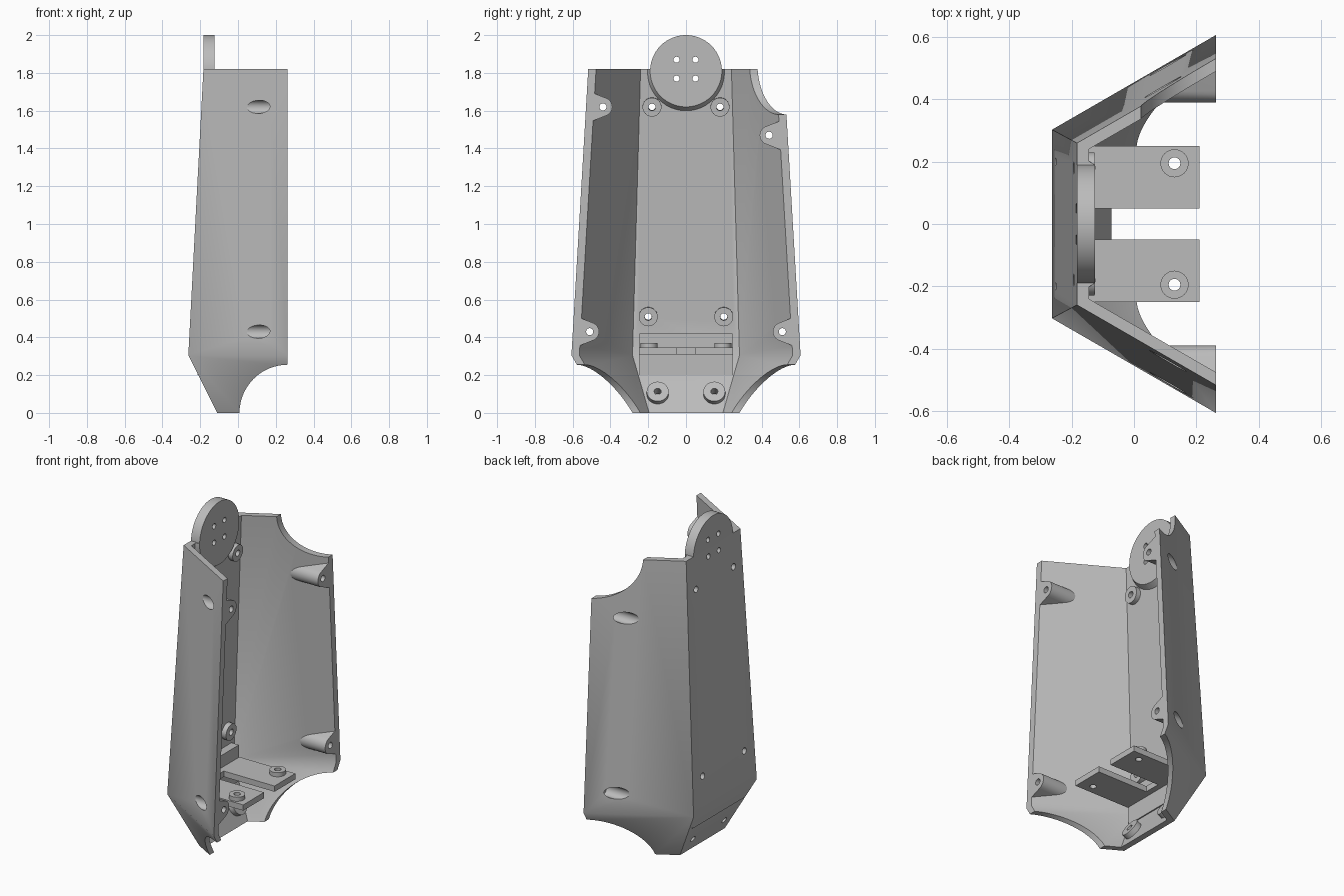
import bpy, bmesh, math
from mathutils import Vector

cube = bpy.data.objects.get("Cube")
if cube:
    bpy.data.objects.remove(cube, do_unlink=True)

grey = bpy.data.materials.new("plain_grey")
grey.use_nodes = True
colour = (0.5, 0.5, 0.5, 1)
grey.diffuse_color = colour
grey.node_tree.nodes["Principled BSDF"].inputs["Base Color"].default_value = colour


def make(name, bm):
    bmesh.ops.recalc_face_normals(bm, faces=bm.faces)
    mesh = bpy.data.meshes.new(name)
    bm.to_mesh(mesh)
    bm.free()
    mesh.materials.append(grey)
    ob = bpy.data.objects.new(name, mesh)
    bpy.context.collection.objects.link(ob)
    return ob


def hull(name, points):
    bm = bmesh.new()
    for p in points:
        bm.verts.new(p)
    bmesh.ops.convex_hull(bm, input=bm.verts[:])
    bmesh.ops.dissolve_limit(bm, angle_limit=0.01, verts=bm.verts[:], edges=bm.edges[:])
    return make(name, bm)


def box(name, x, y, z):
    return hull(name, [(a, b, c) for a in x for b in y for c in z])


def cyl(name, a, b, r1, r2=None, sides=32):
    a, b = Vector(a), Vector(b)
    bm = bmesh.new()
    bmesh.ops.create_cone(bm, cap_ends=True, segments=sides, radius1=r1,
                          radius2=r1 if r2 is None else r2, depth=(b - a).length)
    turn = (b - a).to_track_quat('Z', 'Y').to_matrix()
    bmesh.ops.rotate(bm, matrix=turn, verts=bm.verts)
    bmesh.ops.translate(bm, vec=(a + b) / 2, verts=bm.verts)
    return make(name, bm)


def combine(ob, tools, operation='DIFFERENCE'):
    # Apply each boolean and discard its helper
    for tool in tools:
        mod = ob.modifiers.new("cut", 'BOOLEAN')
        mod.operation, mod.solver, mod.object = operation, 'EXACT', tool
        bpy.context.view_layer.update()
        graph = bpy.context.evaluated_depsgraph_get()
        mesh = bpy.data.meshes.new_from_object(ob.evaluated_get(graph))
        ob.modifiers.clear()
        ob.data = mesh
        bpy.data.objects.remove(tool, do_unlink=True)


# Trapezoid sections: (height, back x, back half width); sides flare at 30 degrees
FLARE = math.tan(math.radians(30))
FRONT = 0.263


def sections(rows, front, t=0):
    pts = []
    for z, x, y in rows:
        for s in (-1, 1):
            pts.append((x + t, s * (y + t * FLARE - t * 1.1), z))
            pts.append((front, s * (y + (front - x) * FLARE - t * 1.1), z))
    return pts


shell = hull("shell", sections([(0, -0.11, 0.215), (0.305, -0.263, 0.303),
                                (1.82, -0.183, 0.26)], FRONT))
cavity = hull("cavity", sections([(-0.1, -0.06, 0.186), (0.305, -0.263, 0.303),
                                  (1.9, -0.179, 0.258)], 0.32, 0.038))

bosses, holes = [], []

# Screw bosses and holes on the back wall and on the sloped foot
wall_n, foot_n = Vector((0.9986, 0, -0.053)), Vector((0.894, 0, 0.448))
for x, y, z, r, n in ((-0.157, 0.18, 1.62, 0.05, wall_n),
                      (-0.215, 0.2, 0.51, 0.05, wall_n),
                      (-0.12, 0.15, 0.1, 0.058, foot_n)):
    for s in (-1, 1):
        p = Vector((x, s * y, z))
        bosses.append(cyl("boss", p - n * 0.1, p + n * 0.03, r))
        holes.append(cyl("hole", p - n * 0.1, p + n * 0.1, 0.019, sides=16))

# Screw tabs along the side rims, flaring into the wall
for y, z in ((-0.44, 1.62), (0.44, 1.47), (-0.51, 0.43), (0.51, 0.43)):
    s = math.copysign(1, y)
    pts = []
    for x in (-0.15, 0.36):
        for i in range(24):
            a = math.tau * i / 24
            pts.append((x, y + 0.05 * math.cos(a), z + 0.05 * math.sin(a)))
        pts += [(x, y + s * 0.12, z + k * 0.1) for k in (-1, 1)]
    bosses.append(hull("tab", pts))
    holes.append(cyl("bore", (-0.1, y, z), (0.2, y, z), 0.035))
    holes.append(cyl("hole", (0.15, y, z), (0.4, y, z), 0.019, sides=16))

# Tapered collar under the round mount
bosses.append(cyl("collar", (-0.25, 0, 1.81), (-0.125, 0, 1.81), 0.27, 0.19, 48))

combine(cavity, bosses)
combine(shell, [cavity])

# Scooped lower corners and the single upper scoop
scoops = [cyl("scoop", (FRONT, -0.8, 0), (FRONT, 0.8, 0), 0.255, sides=64),
          cyl("scoop", (FRONT, 0.2, 1.82), (FRONT, 0.8, 1.82), 0.24, sides=64)]
combine(shell, scoops)

# Round mount at the top, joined before drilling
disc = cyl("round_mount", (-0.183, 0, 1.81), (-0.125, 0, 1.81), 0.19, sides=64)
combine(shell, [disc], 'UNION')
for y in (-0.05, 0.05):
    for z in (1.77, 1.87):
        holes.append(cyl("hole", (-0.4, y, z), (0, y, z), 0.016, sides=16))
combine(shell, holes)

# Inner bracket: backing strip, short bridge and two shelves with screw rings
parts = [shell]
parts.append(box("bracket_back", (-0.215, -0.165), (-0.245, 0.245), (0.2, 0.42)))
parts.append(box("bracket_bridge", (-0.2, -0.13), (-0.06, 0.06), (0.31, 0.345)))
for side, s in (("left", 1), ("right", -1)):
    shelf = box(side + "_shelf", (-0.2, 0.21), (s * 0.05, s * 0.25), (0.31, 0.345))
    y = s * 0.195
    combine(shelf, [cyl("ring", (0.13, y, 0.32), (0.13, y, 0.37), 0.045)], 'UNION')
    combine(shelf, [cyl("hole", (0.13, y, 0.2), (0.13, y, 0.5), 0.019, sides=16)])
    parts.append(shelf)

# Smooth curved faces, keep edges sharp
bpy.ops.object.select_all(action='DESELECT')
for ob in parts:
    ob.select_set(True)
bpy.context.view_layer.objects.active = shell
bpy.ops.object.shade_smooth_by_angle(angle=math.radians(30))
